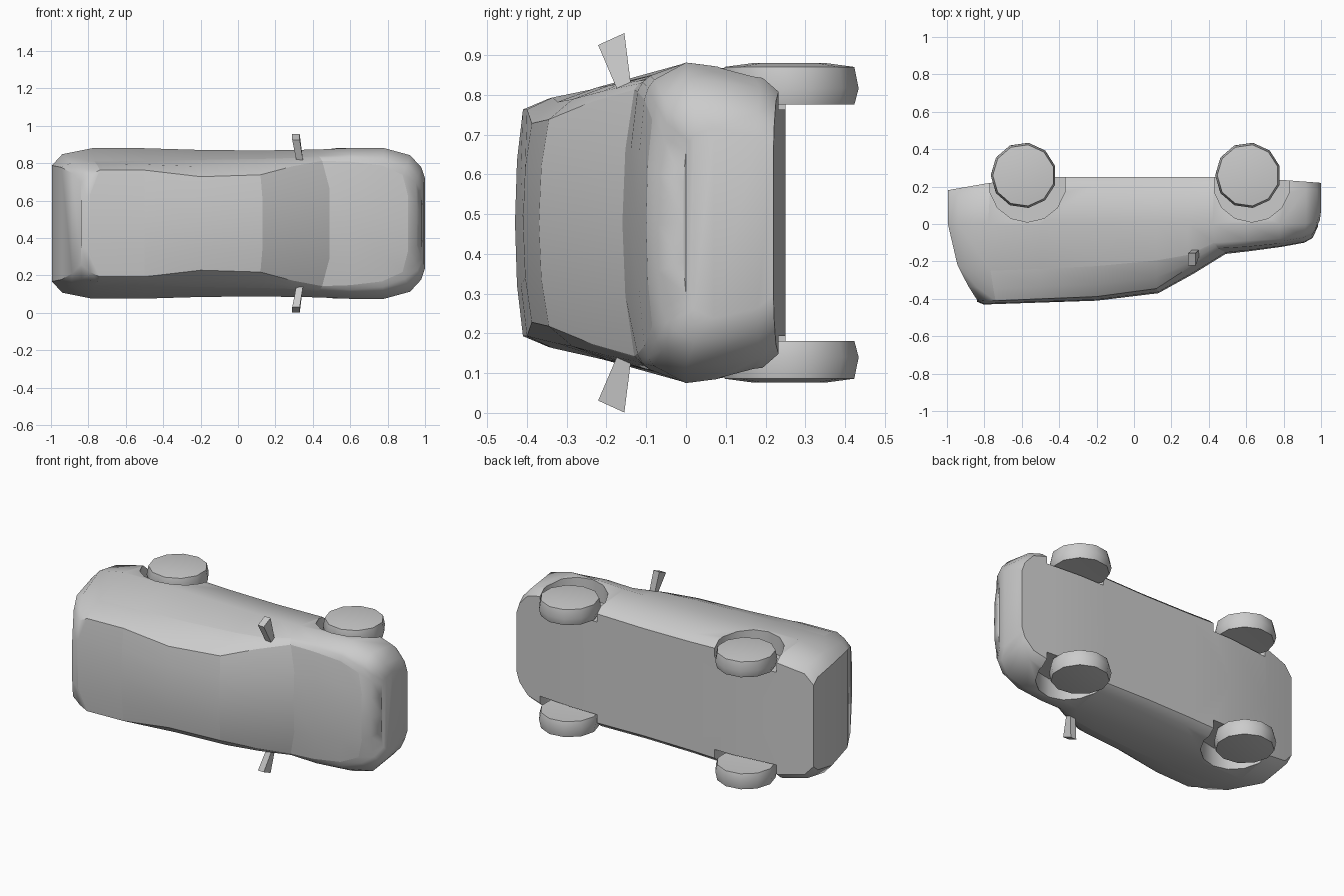
import bpy, bmesh, math
from mathutils import Vector

if "Cube" in bpy.data.objects:
    bpy.data.objects.remove(bpy.data.objects["Cube"])

MID = 0.478  # height of the car's centre plane (the car lies on its side)


def place(x, w, h):
    """Car space (length, sideways, upwards) to world space."""
    return Vector((x, -h, MID + w))


def make(name, bm, angle=40):
    bmesh.ops.recalc_face_normals(bm, faces=bm.faces)
    mesh = bpy.data.meshes.new(name)
    bm.to_mesh(mesh)
    bm.free()
    ob = bpy.data.objects.new(name, mesh)
    bpy.context.collection.objects.link(ob)
    bpy.ops.object.select_all(action='DESELECT')
    ob.select_set(True)
    bpy.context.view_layer.objects.active = ob
    if angle:
        bpy.ops.object.shade_smooth_by_angle(angle=math.radians(angle))
    return ob


def lathe(name, x, h, side, rings, sides, angle=40):
    """Revolved shape about a sideways axle; rings are (radius, sideways)."""
    bm = bmesh.new()
    loops = []
    for r, w in rings:
        loops.append([bm.verts.new(place(x + r * math.cos(a), side * w, h + r * math.sin(a)))
                      for a in [2 * math.pi * (i + 0.5) / sides for i in range(sides)]])
    for p, q in zip(loops, loops[1:]):
        for i in range(sides):
            j = (i + 1) % sides
            bm.faces.new((p[i], p[j], q[j], q[i]))
    bm.faces.new(loops[0])
    bm.faces.new(loops[-1])
    return make(name, bm, angle)


# Stations tail to nose: x low, x edge, x centre, max width, belt width, belt height,
# upper edge width, upper edge height, centre height
STATIONS = [
    (-.995, -.84, -.84, .31, .30, .22, .22, .405, .415),
    (-.94, -.79, -.805, .37, .325, .24, .26, .41, .43),
    (-.78, -.74, -.79, .402, .33, .25, .285, .41, .43),
    (-.50, -.50, -.50, .402, .335, .24, .285, .40, .42),
    (-.20, -.20, -.20, .393, .34, .225, .25, .388, .41),
    (.12, .12, .13, .39, .345, .195, .26, .345, .37),
    (.29, .29, .32, .393, .35, .165, .305, .235, .265),
    (.42, .45, .49, .395, .36, .10, .335, .13, .16),
    (.60, .60, .62, .403, .37, .09, .33, .122, .145),
    (.78, .77, .79, .403, .36, .08, .31, .105, .122),
    (.92, .88, .91, .365, .32, .06, .26, .085, .10),
    (.98, .95, .955, .30, .27, .03, .22, .06, .075),
    (1.0, .98, .985, .24, .22, -.02, .18, .0, .01),
]


def half_ring(s):
    xl, xe, xc, wm, wb, hb, we, he, hc = s
    low = -.25 + .07 * max(0, -xl - .6) / .4 + .03 * max(0, xl - .6) / .4
    xb = xl + (xe - xl) * .33
    return [(xl, 0, low), (xl, wm - .06, low), (xl, wm - .025, low + .04), (xl, wm, min(0, hb - .05)),
            (xb, wb, hb),
            (xb + (xe - xb) * .55, wb + (we - wb) * .4, hb + (he - hb) * .6),
            (xe, we, he), (xc, we * .55, he + (hc - he) * .75), (xc, 0, hc)]


def part_name(i, k):
    """Name of the panel at station span i and ring row k."""
    if k >= 6 and i >= 2:
        return ("rear_window" if i == 2 else "roof" if i <= 4 else
                "windshield" if i <= 6 else "hood" if i <= 9 else "body")
    return "side_windows" if k in (4, 5) and 2 <= i <= 6 else "body"


# Closed car shell, remembering which panel each face belongs to
bm = bmesh.new()
rings = []
for s in STATIONS:
    half = half_ring(s)
    full = half + [(x, -w, h) for x, w, h in half[-2:0:-1]]
    rings.append([bm.verts.new(place(*p)) for p in full])
n, rows = len(rings[0]), 9
panels = []
for i, (p, q) in enumerate(zip(rings, rings[1:])):
    for k in range(n):
        j = (k + 1) % n
        f = bm.faces.new((p[k], p[j], q[j], q[k]))
        name = part_name(i, k if k < rows - 1 else n - 1 - k)
        if name != "body":
            panels.append((f.calc_center_median(), name))
for ring in (rings[0], rings[-1]):
    for k in range(rows - 1):
        quad = [ring[k], ring[k + 1], ring[-k - 1], ring[-k]]
        bm.faces.new(list(dict.fromkeys(quad)))
shell = make("shell", bm, 0)

# Wheel arches cut into the shell
WHEELS = {"front": .61, "rear": -.59}
cutters = []
for end, x in WHEELS.items():
    for side in (-1, 1):
        c = lathe("arch_cutter", x + .02, -.215, side, [(.205, .285), (.205, .6)], 14, 0)
        c.hide_render = True
        cutters.append(c)
        mod = shell.modifiers.new("arch", 'BOOLEAN')
        mod.object, mod.operation, mod.solver = c, 'DIFFERENCE', 'EXACT'
bpy.context.view_layer.update()
cut = bpy.data.meshes.new_from_object(shell.evaluated_get(bpy.context.evaluated_depsgraph_get()))
for ob in cutters + [shell]:
    bpy.data.objects.remove(ob)

# Separate the cut shell into its panels
for name in ("body", "hood", "windshield", "roof", "rear_window", "side_windows"):
    bm = bmesh.new()
    bm.from_mesh(cut)
    drop = []
    for f in bm.faces:
        c = f.calc_center_median()
        label = next((lab for pos, lab in panels if (pos - c).length < 1e-4), "body")
        if label != name:
            drop.append(f)
    bmesh.ops.delete(bm, geom=drop, context='FACES')
    make(name, bm)

# Wheels and door mirrors on both sides
for side, label in ((-1, "right"), (1, "left")):
    for end, x in WHEELS.items():
        lathe(f"{end}_wheel_{label}", x, -.26, side,
              [(.09, .30), (.165, .297), (.176, .338), (.165, .392), (.09, .402)], 11, 50)
    bm = bmesh.new()
    ends = []
    for x, w, h, dx, dh, tilt in ((.33, .335, .155, .018, .018, 0), (.31, .462, .188, .02, .033, .015)):
        ends.append([bm.verts.new(place(x + a * dx, side * (w - b * tilt), h + b * dh))
                     for a, b in ((-1, -1), (1, -1), (1, 1), (-1, 1))])
    for k in range(4):
        j = (k + 1) % 4
        bm.faces.new((ends[0][k], ends[0][j], ends[1][j], ends[1][k]))
    for e in ends:
        bm.faces.new(e)
    make(f"door_mirror_{label}", bm)
